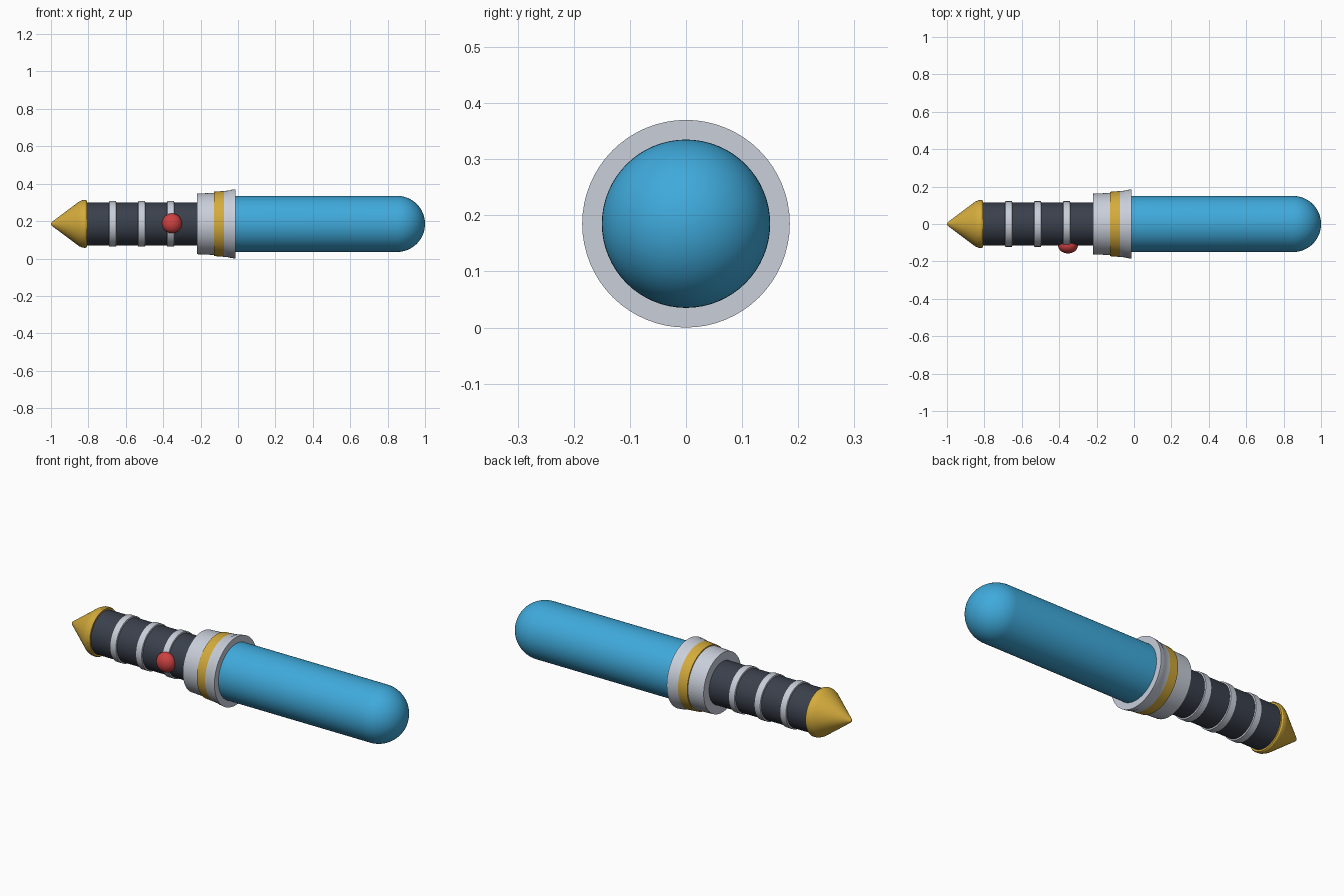
import bpy, bmesh, math

cube = bpy.data.objects.get("Cube")
if cube:
    bpy.data.objects.remove(cube, do_unlink=True)

AXIS_Z = 0.185
SEGMENTS = 64


def material(name, rgb):
    mat = bpy.data.materials.new(name)
    mat.use_nodes = True
    color = (*rgb, 1)
    mat.diffuse_color = color
    mat.node_tree.nodes["Principled BSDF"].inputs["Base Color"].default_value = color
    return mat


blue = material("bright blue", (0.05, 0.40, 0.71))
dark = material("dark slate", (0.042, 0.051, 0.072))
silver = material("pale silver", (0.58, 0.62, 0.70))
gold = material("gold", (0.66, 0.41, 0.045))
red = material("red", (0.61, 0.053, 0.053))


def finish(obj, mat):
    obj.data.materials.append(mat)
    bpy.ops.object.select_all(action="DESELECT")
    obj.select_set(True)
    bpy.context.view_layer.objects.active = obj
    bpy.ops.object.shade_smooth_by_angle(angle=math.radians(30))


def lathe(name, profile, mat):
    """Turn a list of (x, radius) points around the long axis."""
    bm = bmesh.new()
    rings = []
    for x, r in profile:
        angles = [math.tau * i / SEGMENTS for i in range(SEGMENTS)]
        rings.append([bm.verts.new((x, r * math.cos(a), r * math.sin(a))) for a in angles])
    for a, b in zip(rings, rings[1:]):
        for i in range(SEGMENTS):
            j = (i + 1) % SEGMENTS
            bm.faces.new((a[i], a[j], b[j], b[i]))
    bm.faces.new(rings[0])
    bm.faces.new(rings[-1])
    bmesh.ops.remove_doubles(bm, verts=bm.verts, dist=1e-5)
    bmesh.ops.recalc_face_normals(bm, faces=bm.faces)
    mesh = bpy.data.meshes.new(name)
    bm.to_mesh(mesh)
    bm.free()
    obj = bpy.data.objects.new(name, mesh)
    obj.location.z = AXIS_Z
    bpy.context.collection.objects.link(obj)
    finish(obj, mat)
    return obj


# Blade: long tube with a round end
R = 0.15
dome = [(1 - R + R * math.sin(t), max(R * math.cos(t), 0.001))
        for t in [math.pi / 2 * i / 16 for i in range(17)]]
lathe("blade", [(-0.03, R)] + dome, blue)

# Handle with three grip rings
lathe("handle", [(-0.82, 0.115), (-0.20, 0.115)], dark)
for i, x in enumerate((-0.67, -0.515, -0.36)):
    lathe(f"grip_ring_{i + 1}",
          [(x - 0.02, 0.115), (x - 0.018, 0.122), (x + 0.018, 0.122), (x + 0.02, 0.115)], silver)

# Pointed end cap
lathe("pommel", [(-1, 0.004), (-0.993, 0.012), (-0.85, 0.119), (-0.832, 0.127),
                 (-0.815, 0.128), (-0.808, 0.124)], gold)

# Stepped, flaring guard with a coloured band
lathe("guard_collar", [(-0.22, 0.162), (-0.128, 0.166)], silver)
lathe("guard_band", [(-0.128, 0.172), (-0.075, 0.176)], gold)
lathe("guard_rim", [(-0.075, 0.176), (-0.045, 0.179), (-0.04, 0.182), (-0.013, 0.185)], silver)

# Button on the front of the handle
bpy.ops.mesh.primitive_uv_sphere_add(segments=32, ring_count=16, radius=0.053,
                                     location=(-0.353, -0.115, AXIS_Z + 0.003))
button = bpy.context.object
button.name = "button"
button.scale.y = 0.8
finish(button, red)
